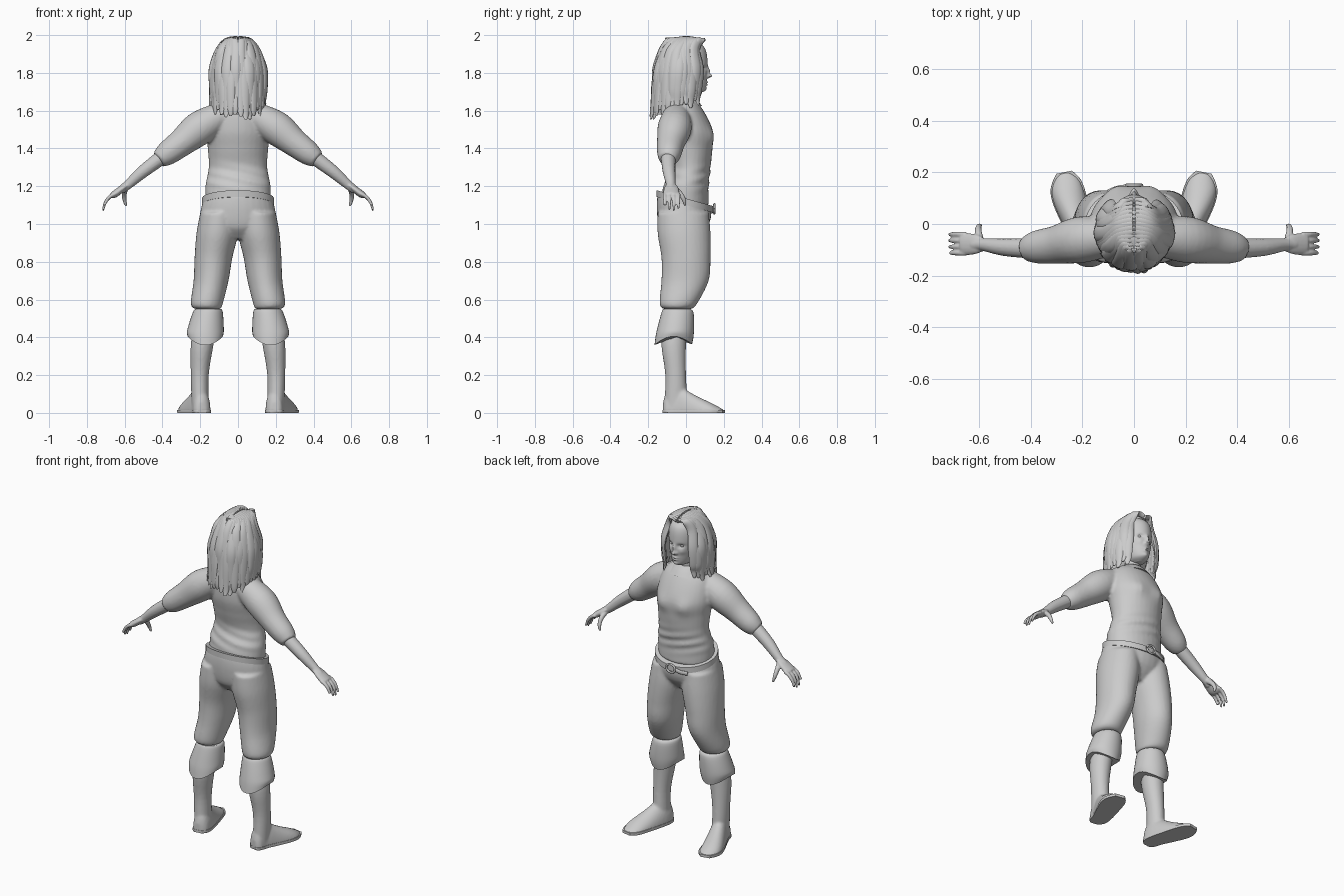
import bpy, bmesh, math, random
from mathutils import Vector

random.seed(4)
if "Cube" in bpy.data.objects:
    bpy.data.objects.remove(bpy.data.objects["Cube"])

GREY = (.6, .6, .6, 1)
clay = bpy.data.materials.new("plain grey")
clay.diffuse_color = GREY
clay.use_nodes = True
clay.node_tree.nodes["Principled BSDF"].inputs["Base Color"].default_value = GREY
SIDES = {"left": 1, "right": -1}


def spline(rows, steps):
    """Smooth a list of number tuples with a Catmull-Rom curve."""
    out = []
    last = len(rows) - 1
    for i in range(last):
        corners = (rows[max(i - 1, 0)], rows[i], rows[i + 1], rows[min(i + 2, last)])
        for k in range(steps):
            t = k / steps
            out.append([b + t / 2 * (c - a + t * (2*a - 5*b + 4*c - d + t * (3*(b - c) + d - a)))
                        for a, b, c, d in zip(*corners)])
    return out + [list(rows[last])]


def loft(bm, rings, segments, warp, mirror):
    """Skin closed elliptical rings given as centre, first axis, second axis."""
    loops = []
    for centre, first, second in rings:
        loop = []
        for k in range(segments):
            angle = math.tau * k / segments
            point = centre + first * math.cos(angle) + second * math.sin(angle)
            if warp:
                warp(point)
            point.x *= mirror
            loop.append(bm.verts.new(point))
        loops.append(loop)
    for lower, upper in zip(loops, loops[1:]):
        for k in range(segments):
            j = (k + 1) % segments
            bm.faces.new((lower[k], lower[j], upper[j], upper[k]))
    bm.faces.new(loops[0])
    bm.faces.new(loops[-1])


def stack(bm, rows, segments=32, steps=5, warp=None, mirror=1):
    """Upright form; rows are x min, x max, y back, y front, z."""
    rings = [(Vector((a + b, c + d, z * 2)) / 2, Vector((b - a, 0, 0)) / 2, Vector((0, d - c, 0)) / 2)
             for a, b, c, d, z in spline(rows, steps)]
    loft(bm, rings, segments, warp, mirror)


def centred(*rows):
    """Rows of half width, y back, y front, z."""
    return [(-width, width, back, front, z) for width, back, front, z in rows]


def tube(bm, rows, side=(0, 1, 0), flat=1, segments=16, steps=5, warp=None, mirror=1):
    """Form along a path; rows are x, y, z, radius; flat scales the thickness."""
    path = spline(rows, steps)
    centres = [Vector(p[:3]) for p in path]
    rings = []
    for i, p in enumerate(path):
        ahead = centres[min(i + 1, len(path) - 1)]
        along = (ahead - centres[max(i - 1, 0)]).normalized()
        across = Vector(side)
        across = (across - along * across.dot(along)).normalized()
        rings.append((centres[i], across * p[3], along.cross(across) * p[3] * flat))
    loft(bm, rings, segments, warp, mirror)


def finish(bm, name, voxel=0):
    """Make the object; a voxel size blends its overlapping pieces into one skin."""
    bmesh.ops.recalc_face_normals(bm, faces=bm.faces[:])
    mesh = bpy.data.meshes.new(name)
    for face in bm.faces:
        face.smooth = True
    bm.to_mesh(mesh)
    bm.free()
    mesh.materials.append(clay)
    part = bpy.data.objects.new(name, mesh)
    bpy.context.collection.objects.link(part)
    if voxel:
        blend = part.modifiers.new("blend", 'REMESH')
        blend.mode, blend.voxel_size, blend.use_smooth_shade = 'VOXEL', voxel, True
        soften = part.modifiers.new("soften", 'SMOOTH')
        soften.factor, soften.iterations = .5, 3
    else:
        mesh.set_sharp_from_angle(angle=math.radians(50))


def bump(distance, width):
    return math.exp(-(distance / width) ** 2)


# Shirt: torso and puffed sleeves blended together, with soft folds at the waist
def shirt_folds(p):
    p.y += .005 * bump(p.z - 1.24, .06) * math.sin(p.z * 110 + p.x * 25)
    if p.y > 0:
        p.y += .014 * bump(abs(p.x) - .075, .04) * bump(p.z - 1.46, .045)


bm = bmesh.new()
stack(bm, centred((.17, -.13, .12, 1.1), (.172, -.12, .12, 1.2), (.155, -.09, .13, 1.3), (.16, -.11, .14, 1.4),
                  (.17, -.13, .14, 1.5), (.14, -.12, .08, 1.62), (.05, -.07, .02, 1.68)),
      steps=8, warp=shirt_folds)
for mirror in SIDES.values():
    tube(bm, [(.08, -.05, 1.58, .07), (.2, -.06, 1.51, .09), (.3, -.08, 1.43, .074),
              (.38, -.09, 1.37, .063), (.42, -.1, 1.34, .045)], segments=24, mirror=mirror)
finish(bm, "shirt", voxel=.009)


# Trousers: hips and two baggy legs blended together, waist lower at the front
def waist_slope(p):
    p.z -= .28 * p.y * min(1, max(0, p.z * 10 - 9.8))


bm = bmesh.new()
stack(bm, centred((.09, -.09, .06, .92), (.19, -.14, .11, .98), (.2, -.155, .13, 1.05),
                  (.185, -.15, .135, 1.12)), warp=waist_slope)
for mirror in SIDES.values():
    stack(bm, [(.09, .23, -.12, .03, .55), (.08, .25, -.14, .06, .58), (.05, .235, -.13, .12, .7),
               (.03, .23, -.13, .13, .82), (0, .22, -.15, .13, .95), (0, .2, -.15, .12, 1.06)], mirror=mirror)
finish(bm, "trousers", voxel=.009)

# Belt with a ring buckle and a strap tongue
bm = bmesh.new()
stack(bm, centred(*[(.19, -.156, .144, z) for z in (1.1, 1.135)]), segments=48, steps=1, warp=waist_slope)
finish(bm, "belt")
bm = bmesh.new()
turns = [math.tau * i / 20 for i in range(21)]
tube(bm, [(.03 * math.cos(a), .15, 1.08 + .025 * math.sin(a), .006) for a in turns], segments=8, steps=1)
finish(bm, "buckle")
bm = bmesh.new()
tube(bm, [(-.02, .147, 1.08, .006), (-.06, .143, 1.07, .006), (-.1, .128, 1.065, .006)], flat=2)
finish(bm, "belt_tongue")


# Boots: shaft and foot blended, flat underneath, with a thin sole and a turned-down cuff
def instep(p):
    p.z = max(p.z * min(1, math.exp(-7 * (p.y + .03))), .004)


def sole_slab(p):
    p.z = min(max(p.z, 0), .016)


def cuff_hem(p):
    p.z += .045 * max(0, (.44 - p.z) / .08) * (1 - ((p.y + .065) / .1) ** 2)


FOOT = [(.19, -.12, .01, .02), (.193, -.1, .01, .042), (.2, -.04, .01, .052),
        (.25, .1, .01, .064), (.262, .16, .01, .055), (.27, .2, .01, .028)]
SHAFT = [(.155, .245, -.115, .01, .03), (.155, .25, -.11, 0, .2), (.13, .25, -.13, 0, .36),
         (.11, .23, -.12, .01, .5)]
CUFF = [(.09, .225, -.12, .02, .55), (.08, .24, -.13, .04, .53), (.075, .27, -.156, .042, .43),
        (.08, .266, -.167, .032, .36)]
for name, mirror in SIDES.items():
    bm = bmesh.new()
    tube(bm, FOOT, side=(1, 0, 0), flat=2.5, segments=32, warp=instep, mirror=mirror)
    stack(bm, SHAFT, mirror=mirror)
    finish(bm, name + "_boot", voxel=.008)
    bm = bmesh.new()
    tube(bm, [(x, y, z, r + .003) for x, y, z, r in FOOT], side=(1, 0, 0), segments=32,
         warp=sole_slab, mirror=mirror)
    finish(bm, name + "_sole")
    bm = bmesh.new()
    stack(bm, CUFF, warp=cuff_hem, mirror=mirror)
    finish(bm, name + "_boot_cuff")

# Forearms, flat palms, curled fingers and thumbs
for name, mirror in SIDES.items():
    bm = bmesh.new()
    tube(bm, [(.38, -.095, 1.37, .04), (.5, -.09, 1.28, .034), (.58, -.08, 1.21, .025),
              (.62, -.08, 1.18, .022)], mirror=mirror)
    tube(bm, [(.58, -.08, 1.21, .025), (.61, -.078, 1.19, .038), (.65, -.078, 1.16, .043),
              (.67, -.078, 1.15, .035)], flat=.45, mirror=mirror)
    for k, reach in enumerate((.95, 1.05, 1, .8)):
        y = -.04 - .024 * k
        curl = [reach * i / 3 for i in range(4)]
        tube(bm, [(.65 + .065 * math.sin(1.4 * t), y, 1.16 - .085 * t ** 1.5, .011 - .005 * t * t)
                  for t in curl], segments=10, mirror=mirror)
    tube(bm, [(.595, -.065, 1.19, .016), (.602, -.03, 1.16, .014), (.6, -.01, 1.125, .011),
              (.592, -.005, 1.095, .006)], segments=10, mirror=mirror)
    finish(bm, name + "_forearm_and_hand", voxel=.0045)

# Head with modelled face: each feature is x, z, push, width, height
FEATURES = {
    "nose_tip": (0, 1.784, .026, .012, .011),
    "nose_bridge": (0, 1.81, .013, .009, .02),
    "nostril": (.013, 1.78, .008, .007, .006),
    "eye_socket": (.034, 1.826, -.014, .017, .011),
    "upper_lip": (0, 1.751, .008, .018, .005),
    "lower_lip": (0, 1.737, .008, .015, .005),
    "chin": (0, 1.712, .007, .017, .011),
    "cheek": (.042, 1.79, .005, .016, .015),
}


def face_features(p):
    if p.y > 0:
        p.y += sum(push * bump(abs(p.x) - x, width) * bump(p.z - z, height)
                   for x, z, push, width, height in FEATURES.values())


bm = bmesh.new()
stack(bm, centred((.02, 0, .065, 1.69), (.05, -.05, .1, 1.71), (.074, -.1, .11, 1.77), (.09, -.13, .114, 1.86),
                  (.083, -.12, .1, 1.93), (.055, -.09, .055, 1.97)), segments=128, steps=14, warp=face_features)
for mirror in SIDES.values():
    eye = bmesh.ops.create_icosphere(bm, subdivisions=3, radius=.012)
    bmesh.ops.translate(bm, verts=eye["verts"], vec=(mirror * .034, .084, 1.826))
finish(bm, "head")
bm = bmesh.new()
stack(bm, centred((.075, -.08, .035, 1.6), (.052, -.065, .03, 1.65), (.048, -.06, .035, 1.74)))
finish(bm, "neck")
bm = bmesh.new()
stack(bm, centred((.105, -.1, .085, 1.625), (.085, -.09, .065, 1.65), (.068, -.08, .045, 1.67)))
finish(bm, "collar")

# Hair: an under-layer and overlapping tapered locks from a centre parting
bm = bmesh.new()
stack(bm, centred((.08, -.175, -.1, 1.58), (.12, -.155, -.01, 1.7), (.13, -.15, .04, 1.8), (.11, -.14, .07, 1.9),
                  (.07, -.1, .07, 1.97), (.03, -.06, .03, 1.988)))
finish(bm, "hair_base")
bm = bmesh.new()
LOCKS = 14
for mirror in SIDES.values():
    for i in range(LOCKS):
        turn = i / (LOCKS - 1)
        angle = math.radians(46 + 128 * turn)
        out, ahead = math.sin(angle), math.cos(angle)
        tip = 1.64 - .08 * turn + random.uniform(-.02, .02)
        part = .09 - .19 * turn
        path = [(.004, part, 1.99 - 3 * part * part, .014),
                (.055 * out + .01, part / 2 + .05 * ahead, 1.976, .02)]
        for z, reach, radius in ((1.92, .11, .027), (1.82, .14, .03), (1.72, .143, .026),
                                 (tip + .04, .14, .02), (tip, .148, .007)):
            reach += random.uniform(-.005, .005)
            path.append((reach * out, reach * ahead - .02 - .06 * max(0, 1.9 - z), z, radius))
        tube(bm, path, side=(ahead, -out, 0), flat=.42, segments=10, mirror=mirror)
finish(bm, "hair_locks")
